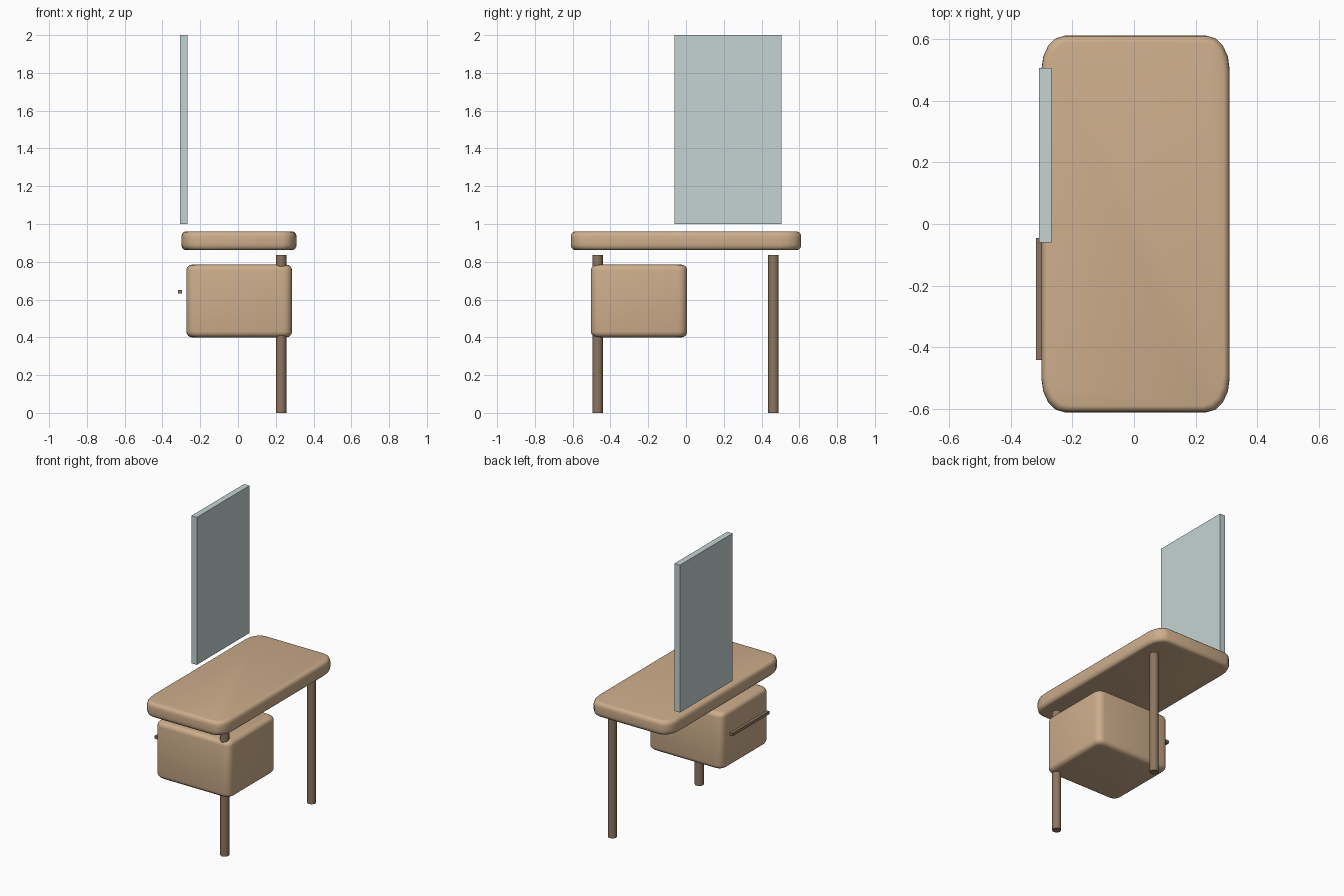
import bpy, bmesh, math

if "Cube" in bpy.data.objects:
    bpy.data.objects.remove(bpy.data.objects["Cube"])


def material(name, rgb):
    m = bpy.data.materials.new(name)
    m.diffuse_color = (*rgb, 1)
    m.use_nodes = True
    m.node_tree.nodes["Principled BSDF"].inputs["Base Color"].default_value = m.diffuse_color
    return m


wood = material("light_wood", (0.61, 0.42, 0.26))
dark_wood = material("dark_wood", (0.27, 0.18, 0.115))
glass = material("mirror_glass", (0.56, 0.65, 0.65))


def finish(bm, name, mat):
    bmesh.ops.recalc_face_normals(bm, faces=bm.faces)
    mesh = bpy.data.meshes.new(name)
    bm.to_mesh(mesh)
    bm.free()
    mesh.materials.append(mat)
    ob = bpy.data.objects.new(name, mesh)
    bpy.context.collection.objects.link(ob)
    return ob


def soft_slab(name, lo, hi, corner, edge, mat, segs=4):
    """Pillow-edged slab: corner = plan radii (x, y), edge = (inset, height)."""
    bm = bmesh.new()
    mid = [(a + b) / 2 for a, b in zip(lo, hi)]
    half = [(b - a) / 2 for a, b in zip(lo, hi)]
    steps = [i * math.pi / 2 / segs for i in range(segs + 1)]
    profile = [(edge[0] * (1 - math.sin(t)), lo[2] + edge[1] * (1 - math.cos(t))) for t in steps]
    profile += [(i, lo[2] + hi[2] - z) for i, z in reversed(profile)]
    rings = []
    for inset, z in profile:
        ring = []
        for q, (sx, sy) in enumerate(((1, 1), (-1, 1), (-1, -1), (1, -1))):
            for t in steps:
                a = q * math.pi / 2 + t
                x = sx * (half[0] - corner[0]) + corner[0] * math.cos(a)
                y = sy * (half[1] - corner[1]) + corner[1] * math.sin(a)
                ring.append(bm.verts.new((mid[0] + x * (1 - inset / half[0]),
                                          mid[1] + y * (1 - inset / half[1]), z)))
        rings.append(ring)
    n = len(rings[0])
    for a, b in zip(rings, rings[1:]):
        for i in range(n):
            bm.faces.new((a[i], a[(i + 1) % n], b[(i + 1) % n], b[i]))
    bm.faces.new(rings[0])
    bm.faces.new(rings[-1])
    for f in bm.faces:
        f.smooth = True
    return finish(bm, name, mat)


def box(name, lo, hi, mat):
    bm = bmesh.new()
    bmesh.ops.create_cube(bm, size=1)
    for v in bm.verts:
        v.co = [(a + b) / 2 + c * (b - a) for a, b, c in zip(lo, hi, v.co)]
    return finish(bm, name, mat)


# Table top and drawer unit
soft_slab("table_top", (-0.30, -0.61, 0.863), (0.31, 0.61, 0.96), (0.075, 0.11), (0.02, 0.03), wood)
soft_slab("drawer_unit", (-0.273, -0.503, 0.40), (0.286, 0.006, 0.785), (0.045, 0.045), (0.03, 0.03), wood)

# Two legs on the right side
for side, y in (("front", -0.468), ("back", 0.463)):
    bpy.ops.mesh.primitive_cylinder_add(vertices=32, radius=0.028, depth=0.836,
                                        location=(0.228, y, 0.418))
    leg = bpy.context.object
    leg.name = side + "_leg"
    leg.data.materials.append(dark_wood)
    bpy.ops.object.shade_smooth_by_angle()

# Drawer handle and mirror panel on the left side
box("drawer_handle", (-0.317, -0.44, 0.631), (-0.296, -0.045, 0.651), dark_wood)
box("mirror_panel", (-0.308, -0.06, 1.0), (-0.267, 0.505, 2.0), glass)
